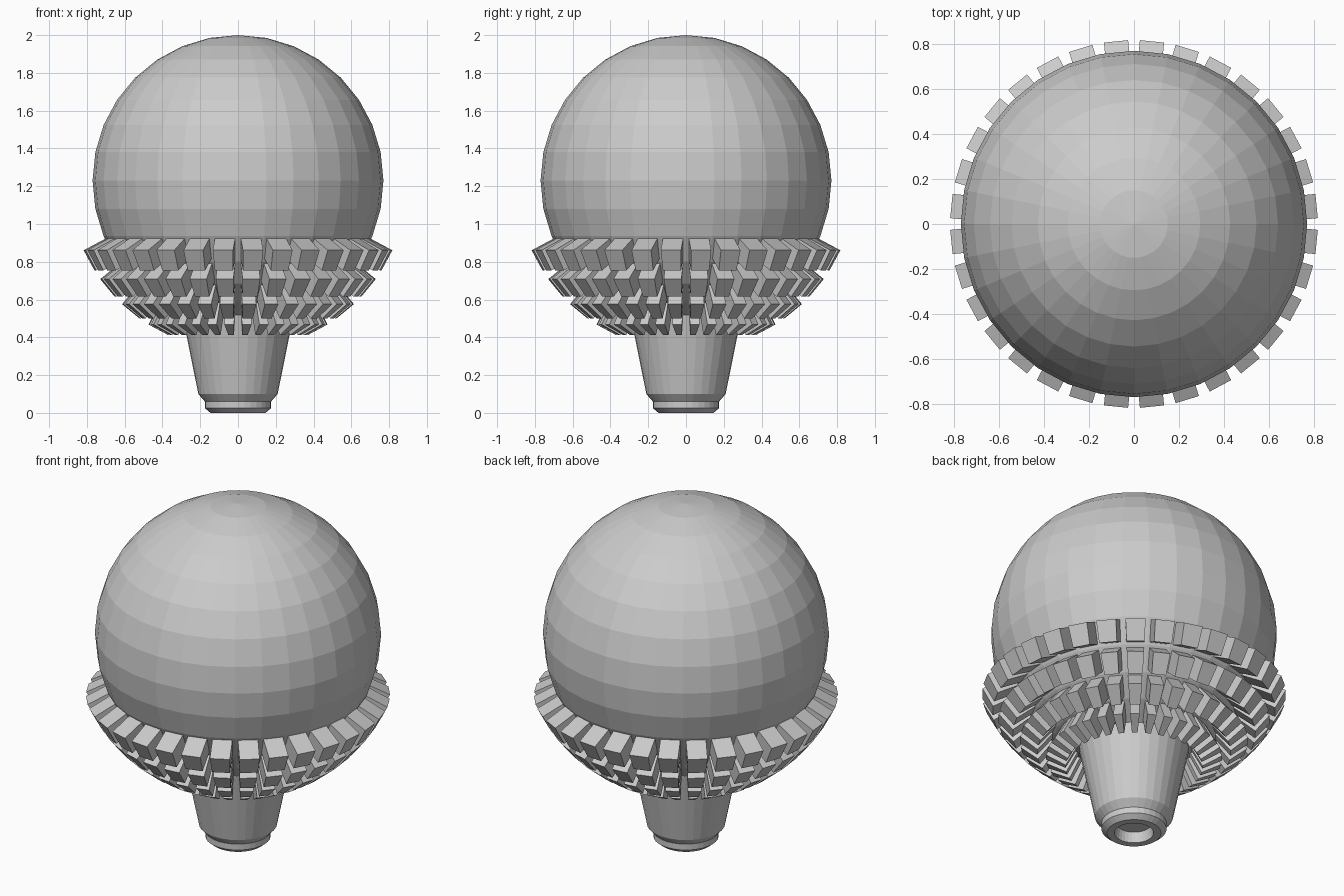
import bpy, bmesh, math
from mathutils import Matrix

if "Cube" in bpy.data.objects:
    bpy.data.objects.remove(bpy.data.objects["Cube"])

SEG, R, CZ = 32, 0.77, 1.23
STEP = math.pi / 16


def finish(bm, name):
    mesh = bpy.data.meshes.new(name)
    bm.to_mesh(mesh)
    bm.free()
    obj = bpy.data.objects.new(name, mesh)
    bpy.context.collection.objects.link(obj)
    return obj


# Globe with four rows of heat-sink teeth grown out of its lower faces
bm = bmesh.new()
bmesh.ops.create_uvsphere(bm, u_segments=SEG, v_segments=16, radius=R,
                          matrix=Matrix.Translation((0, 0, CZ)))
bm.normal_update()


def row(face):
    c = face.calc_center_median()
    return math.floor((CZ - c.z) and math.atan2(CZ - c.z, math.hypot(c.x, c.y)) / STEP)


# Open the bottom where the neck joins
bmesh.ops.delete(bm, geom=[f for f in bm.faces if row(f) >= 6], context='FACES')
teeth = [f for f in bm.faces if 2 <= row(f) <= 5]
bmesh.ops.inset_individual(bm, faces=teeth, thickness=0.015, use_even_offset=True)
bm.normal_update()
for f in bmesh.ops.extrude_discrete_faces(bm, faces=teeth)['faces']:
    f.normal_update()
    bmesh.ops.translate(bm, verts=f.verts, vec=f.normal * 0.13)
bmesh.ops.recalc_face_normals(bm, faces=bm.faces)
finish(bm, "globe_with_heat_sink")

# Tapered neck with stepped rim and recessed socket
profile = [(R * math.sin(2 * STEP), CZ - R * math.cos(2 * STEP)),
           (0.21, 0.10), (0.175, 0.06), (0.175, 0.025), (0.145, 0.0),
           (0.105, 0.0), (0.095, 0.06), (0.0, 0.06)]
bm = bmesh.new()
verts = [bm.verts.new((r, 0, z)) for r, z in profile]
edges = [bm.edges.new(p) for p in zip(verts, verts[1:])]
bmesh.ops.spin(bm, geom=verts + edges, cent=(0, 0, 0), axis=(0, 0, 1),
               angle=2 * math.pi, steps=SEG, use_merge=True)
bmesh.ops.remove_doubles(bm, verts=bm.verts, dist=0.0005)
bmesh.ops.recalc_face_normals(bm, faces=bm.faces)
# Open shell: orient the side walls outwards
side = max(bm.faces, key=lambda f: f.calc_area())
c = side.calc_center_median()
if side.normal.x * c.x + side.normal.y * c.y < 0:
    bmesh.ops.reverse_faces(bm, faces=bm.faces)
finish(bm, "neck")
